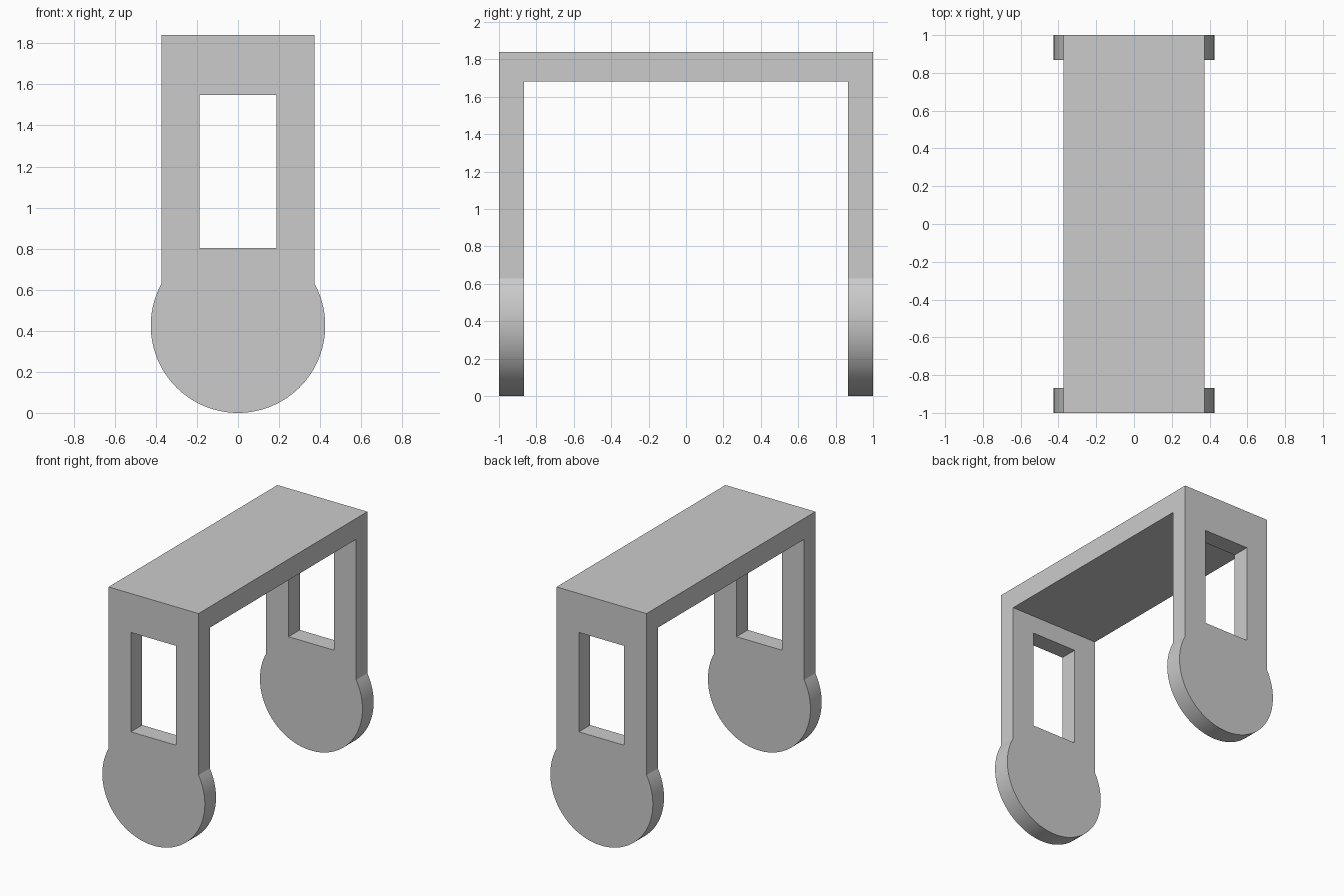
import bpy
import math

cube = bpy.data.objects.get("Cube")
if cube:
    bpy.data.objects.remove(cube, do_unlink=True)

HALF_W, TOP, UNDER = 0.373, 1.84, 1.683
RADIUS, THICK = 0.425, 0.133

grey = bpy.data.materials.new("plain_grey")
grey.use_nodes = True
colour = (0.6, 0.6, 0.6, 1.0)
grey.diffuse_color = colour
grey.node_tree.nodes["Principled BSDF"].inputs["Base Color"].default_value = colour


def finish(obj):
    obj.data.materials.clear()
    obj.data.materials.append(grey)
    bpy.ops.object.select_all(action="DESELECT")
    obj.select_set(True)
    bpy.context.view_layer.objects.active = obj
    bpy.ops.object.shade_smooth_by_angle(angle=math.radians(20))


def plate(name, loops, depth, location, rotation):
    """Extrude closed 2D outlines (inner loops become holes) into a solid."""
    curve = bpy.data.curves.new(name + "_outline", "CURVE")
    curve.dimensions = "2D"
    curve.fill_mode = "BOTH"
    curve.extrude = depth / 2
    for loop in loops:
        spline = curve.splines.new("POLY")
        spline.points.add(len(loop) - 1)
        for point, (u, v) in zip(spline.points, loop):
            point.co = (u, v, 0, 1)
        spline.use_cyclic_u = True
    obj = bpy.data.objects.new(name, curve)
    bpy.context.collection.objects.link(obj)
    obj.location, obj.rotation_euler = location, rotation
    bpy.ops.object.select_all(action="DESELECT")
    obj.select_set(True)
    bpy.context.view_layer.objects.active = obj
    bpy.ops.object.convert(target="MESH")
    obj = bpy.context.object
    # Weld the caps to the rim
    weld = obj.modifiers.new("weld", "WELD")
    weld.merge_threshold = 0.0005
    bpy.ops.object.modifier_apply(modifier=weld.name)
    finish(obj)


# Leg outline: straight upright flowing into a round foot
start = math.acos(HALF_W / RADIUS)
sweep = math.pi + 2 * start
steps = 80
foot = []
for i in range(steps + 1):
    a = start - sweep * i / steps
    foot.append((RADIUS * math.cos(a), RADIUS + RADIUS * math.sin(a)))
outline = [(-HALF_W, TOP), (HALF_W, TOP)] + foot
window = [(-0.188, 0.803), (0.188, 0.803), (0.188, 1.548), (-0.188, 1.548)]

for name, side in (("front_leg", -1), ("back_leg", 1)):
    plate(name, [outline, window], THICK,
          (0, side * (1 - THICK / 2), 0), (math.pi / 2, 0, 0))

# Top slab spanning between the legs
bpy.ops.mesh.primitive_cube_add(size=1, location=(0, 0, (TOP + UNDER) / 2))
slab = bpy.context.object
slab.name = "top_slab"
slab.scale = (2 * HALF_W, 2 * (1 - THICK), TOP - UNDER)
bpy.ops.object.transform_apply(location=False, rotation=False, scale=True)
finish(slab)
